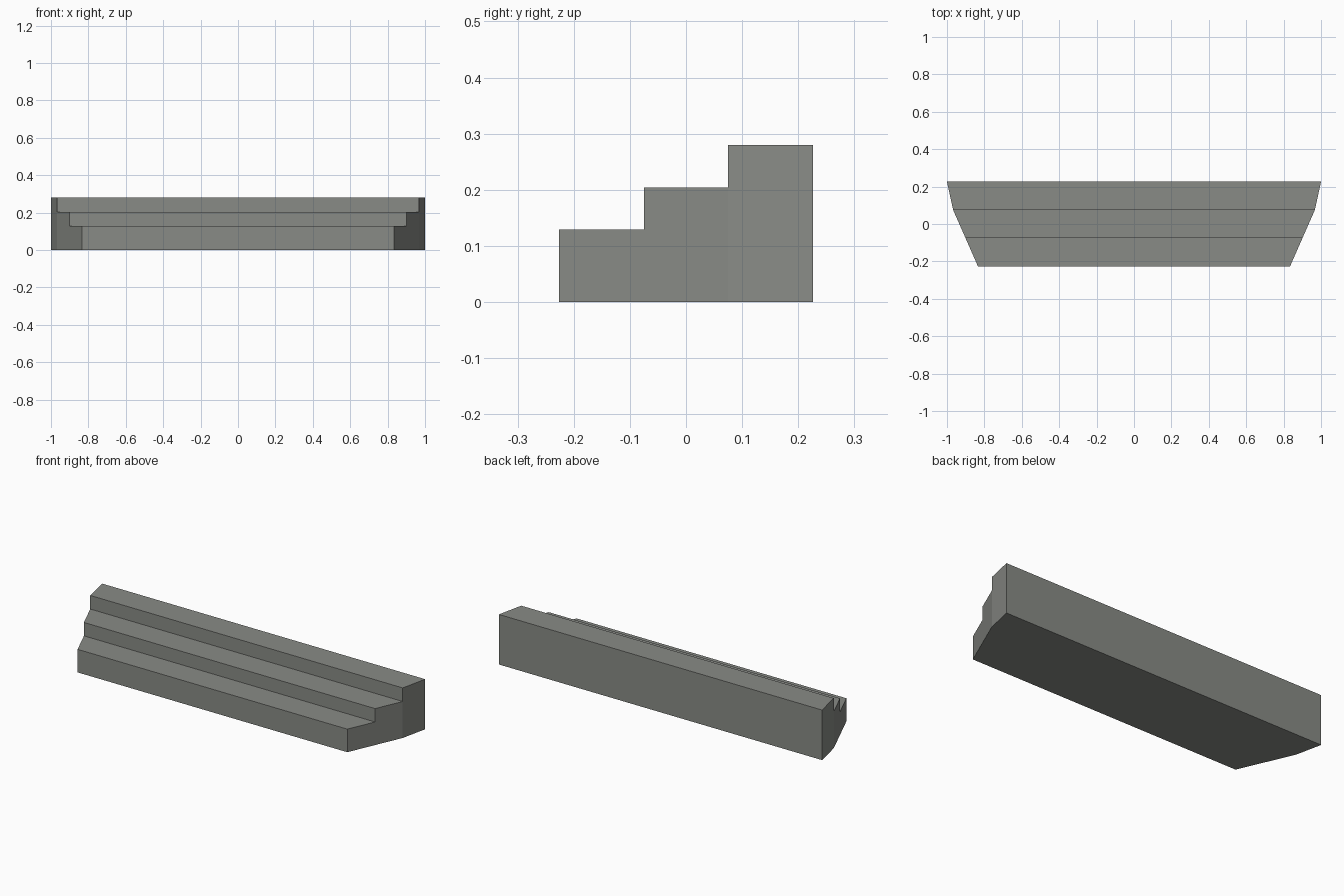
import bpy
import bmesh

cube = bpy.data.objects.get("Cube")
if cube:
    bpy.data.objects.remove(cube, do_unlink=True)

# Stone material
stone = bpy.data.materials.new("grey_stone")
stone.use_nodes = True
colour = (0.25, 0.26, 0.24, 1)
stone.diffuse_color = colour
stone.node_tree.nodes["Principled BSDF"].inputs["Base Color"].default_value = colour

# Stair side profile (y, z)
DEPTH = 0.226
TREAD = 0.075
profile = [(-DEPTH, 0), (DEPTH, 0), (DEPTH, 0.28), (TREAD, 0.28),
           (TREAD, 0.204), (-TREAD, 0.204), (-TREAD, 0.129), (-DEPTH, 0.129)]


def half_width(y):
    """The ends flare towards the back, less steeply behind the top riser."""
    if y <= TREAD:
        return 0.967 + (y - TREAD) * 0.44
    return 0.967 + (y - TREAD) * 0.033 / (DEPTH - TREAD)


# Extrude the profile across the width
bm = bmesh.new()
side = bm.faces.new([bm.verts.new((-1, y, z)) for y, z in profile])
extruded = bmesh.ops.extrude_face_region(bm, geom=[side], use_keep_orig=True)
for v in extruded["geom"]:
    if isinstance(v, bmesh.types.BMVert):
        v.co.x = 1

# Cut at the risers so the angled ends stay flat, then flare them
for y in (-TREAD, TREAD):
    bmesh.ops.bisect_plane(bm, geom=bm.verts[:] + bm.edges[:] + bm.faces[:],
                           dist=0.0001, plane_co=(0, y, 0), plane_no=(0, 1, 0))
for v in bm.verts:
    v.co.x *= half_width(v.co.y)
bmesh.ops.recalc_face_normals(bm, faces=bm.faces[:])

mesh = bpy.data.meshes.new("stone_steps")
bm.to_mesh(mesh)
bm.free()
mesh.materials.append(stone)
steps = bpy.data.objects.new("stone_steps", mesh)
bpy.context.collection.objects.link(steps)
